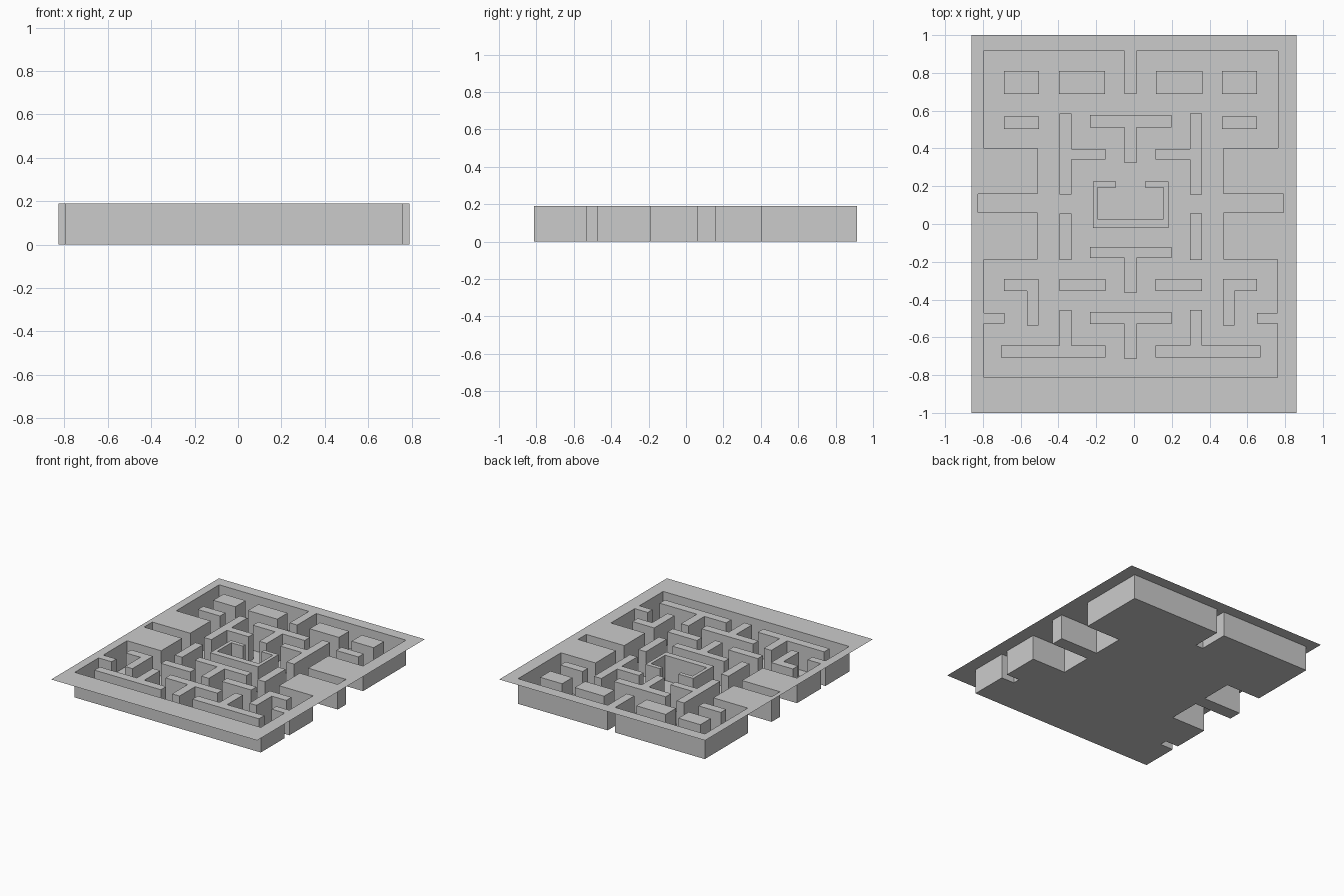
import bpy, bmesh

if "Cube" in bpy.data.objects:
    bpy.data.objects.remove(bpy.data.objects["Cube"])

H = 0.19      # height of the rim and of every block
C = -0.018    # the maze is symmetric about this x


def finish(bm, name):
    mesh = bpy.data.meshes.new(name)
    bm.to_mesh(mesh)
    bm.free()
    obj = bpy.data.objects.new(name, mesh)
    bpy.context.collection.objects.link(obj)
    return obj


def ccw(pts):
    area = sum(a[0] * b[1] - b[0] * a[1] for a, b in zip(pts, pts[1:] + pts[:1]))
    return pts if area > 0 else pts[::-1]


def block(name, pts):
    """Raised block with the given plan; the pit floor closes it below."""
    pts = ccw(pts)
    bm = bmesh.new()
    lo = [bm.verts.new((x, y, 0)) for x, y in pts]
    hi = [bm.verts.new((x, y, H)) for x, y in pts]
    bm.faces.new(hi)
    for i in range(len(pts)):
        j = (i + 1) % len(pts)
        bm.faces.new((lo[i], lo[j], hi[j], hi[i]))
    return finish(bm, name)


def pair(name, pts):
    """Same block left and right; x is the distance from the maze centre."""
    for side, s in (("left", -1), ("right", 1)):
        block(f"{name}_{side}", [(C + s * x, y) for x, y in pts])


def symmetric(half):
    """Close a half outline with its mirror image."""
    return [(C - x, y) for x, y in half] + [(C + x, y) for x, y in reversed(half)]


def rect(x0, x1, y0, y1):
    return [(x0, y0), (x1, y0), (x1, y1), (x0, y1)]


# Pit outline, left half from top centre to bottom centre
pit = ccw(symmetric([
    (.031, .687), (.031, .915), (.78, .915), (.78, .403), (.492, .403),
    (.492, .159), (.809, .159), (.809, .06), (.492, .06), (.492, -.188),
    (.777, -.188), (.777, -.472), (.668, -.472), (.668, -.528),
    (.777, -.528), (.777, -.812)]))

# Pit floor and walls
bm = bmesh.new()
lo = [bm.verts.new((x, y, 0)) for x, y in pit]
hi = [bm.verts.new((x, y, H)) for x, y in pit]
bm.faces.new(lo)
for i in range(len(pit)):
    j = (i + 1) % len(pit)
    bm.faces.new((lo[j], lo[i], hi[i], hi[j]))
finish(bm, "maze_pit")

# Flat rim sheet around the pit
bm = bmesh.new()
edges = []
for loop in (rect(-.86, .86, -1, 1), pit):
    vs = [bm.verts.new((x, y, H)) for x, y in loop]
    edges += [bm.edges.new((vs[i - 1], vs[i])) for i in range(len(vs))]
bmesh.ops.triangle_fill(bm, edges=edges, use_beauty=True, normal=(0, 0, 1))
for f in bm.faces:
    f.normal_update()
    if f.normal.z < 0:
        f.normal_flip()
bmesh.ops.dissolve_limit(bm, angle_limit=0.01, verts=bm.verts, edges=bm.edges)
finish(bm, "rim_sheet")

# Plain rectangular blocks
pair("outer_top_block", rect(.485, .67, .687, .81))
pair("inner_top_block", rect(.135, .38, .687, .81))
pair("upper_bar", rect(.485, .67, .504, .568))
pair("middle_post", rect(.314, .377, -.191, .056))
pair("lower_bar", rect(.132, .377, -.355, -.292))

# Sideways tees, corner pieces and inverted tees
pair("side_tee", [(.377, .586), (.377, .157), (.314, .157), (.314, .342),
                  (.132, .342), (.132, .398), (.314, .398), (.314, .586)])
pair("corner_piece", [(.67, -.292), (.67, -.355), (.549, -.355),
                      (.549, -.537), (.488, -.537), (.488, -.292)])
pair("inverted_tee", [(.687, -.642), (.687, -.706), (.132, -.706), (.132, -.642),
                      (.314, -.642), (.314, -.454), (.377, -.454), (.377, -.642)])

# Centre tees: top of bar, bottom of bar, bottom of stem
for name, top, bar, stem in (("upper_tee", .576, .512, .324),
                             ("middle_tee", -.122, -.18, -.366),
                             ("lower_tee", -.467, -.53, -.716)):
    block(name, symmetric([(.216, top), (.216, bar), (.031, bar), (.031, stem)]))

# Central pen with a gap in its top wall
block("central_pen", symmetric([(.077, .194), (.077, .225), (.2, .225), (.2, -.021)])[:4]
      + [(C + x, y) for x, y in ((.2, -.021), (.2, .225), (.077, .225), (.077, .194),
                                 (.174, .194), (.174, .027), (-.174, .027), (-.174, .194))])
